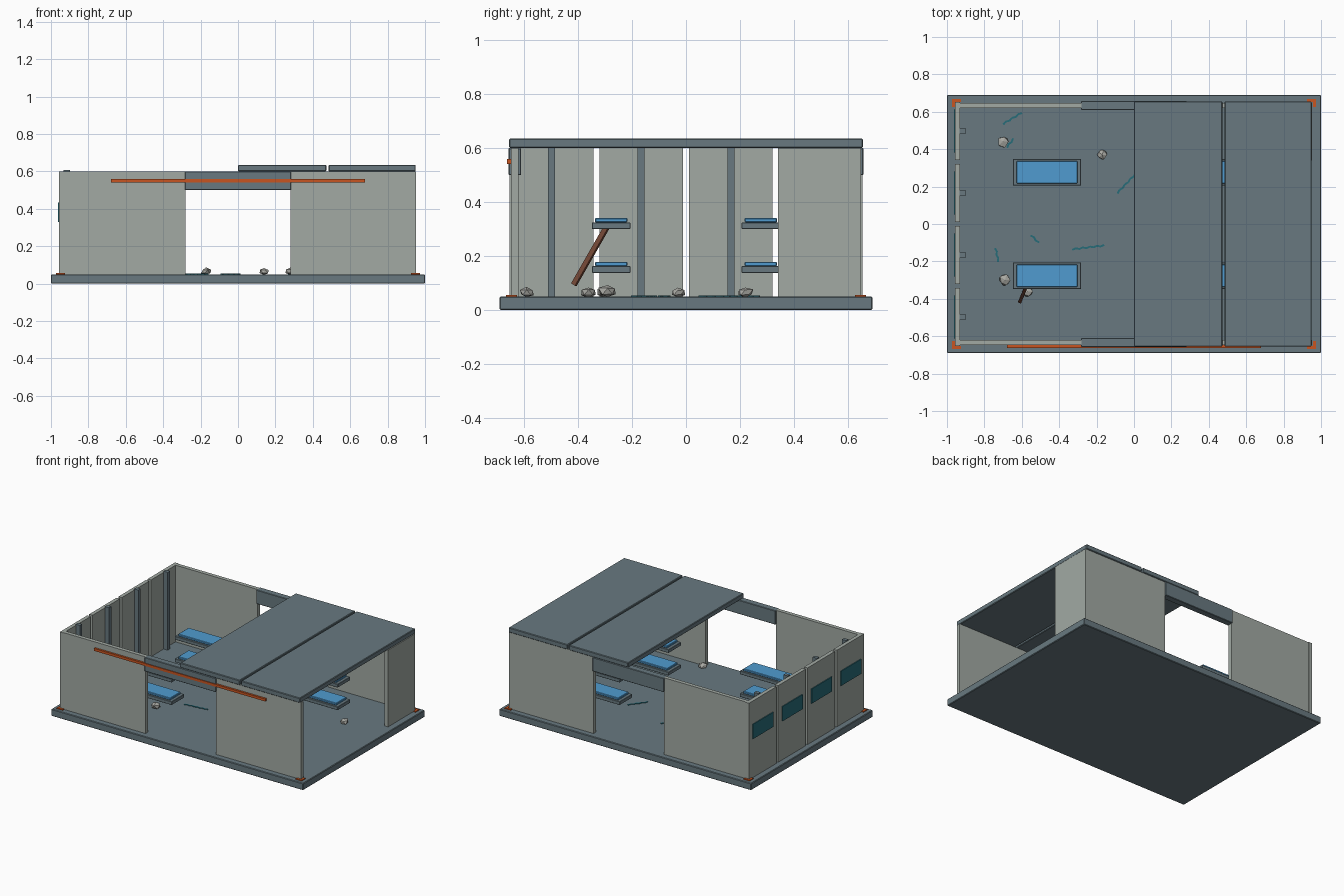
import bpy, bmesh, math, random
from mathutils import Vector

random.seed(4)
cube = bpy.data.objects.get("Cube")
if cube:
    bpy.data.objects.remove(cube, do_unlink=True)


def material(name, r, g, b):
    m = bpy.data.materials.new(name)
    m.use_nodes = True
    m.diffuse_color = (r, g, b, 1)
    m.node_tree.nodes["Principled BSDF"].inputs["Base Color"].default_value = (r, g, b, 1)
    return m


slate = material("slate metal", 0.138, 0.191, 0.216)
wall_grey = material("pale wall grey", 0.36, 0.40, 0.37)
blue = material("mattress blue", 0.08, 0.33, 0.63)
orange = material("safety orange", 0.58, 0.09, 0.015)
teal = material("dark teal", 0.02, 0.15, 0.19)
brown = material("rusty brown", 0.19, 0.07, 0.04)
stone = material("rubble grey", 0.40, 0.40, 0.37)


def finish(name, bm, mat):
    mesh = bpy.data.meshes.new(name)
    bm.to_mesh(mesh)
    bm.free()
    mesh.materials.append(mat)
    ob = bpy.data.objects.new(name, mesh)
    bpy.context.collection.objects.link(ob)
    return ob


def box(name, mat, xs, ys, zs, bevel=0):
    """Box spanning the given (low, high) ranges."""
    bm = bmesh.new()
    bmesh.ops.create_cube(bm, size=1)
    for v in bm.verts:
        v.co = [sum(r) / 2 + c * abs(r[1] - r[0]) for c, r in zip(v.co, (xs, ys, zs))]
    ob = finish(name, bm, mat)
    if bevel:
        mod = ob.modifiers.new("edge bevel", "BEVEL")
        mod.width = bevel
        mod.segments = 1
    return ob


def bar(name, mat, start, end, width, height):
    """Rectangular bar between two points."""
    a, b = Vector(start), Vector(end)
    ob = box(name, mat, (-width / 2, width / 2), (-height / 2, height / 2),
             (0, (b - a).length))
    ob.location = a
    ob.rotation_mode = "QUATERNION"
    ob.rotation_quaternion = (b - a).to_track_quat("Z", "Y")
    return ob


FLOOR, TOP = 0.05, 0.60

# Floor slab and two roof slabs
box("floor_slab", slate, (-1, 1), (-0.69, 0.69), (0, FLOOR), 0.004)
box("roof_inner", slate, (0, 0.472), (-0.655, 0.655), (TOP, 0.635), 0.004)
box("roof_outer", slate, (0.484, 0.95), (-0.655, 0.655), (TOP, 0.635), 0.004)

# Long walls with a header over each doorway
for side, label in ((-1, "front"), (1, "back")):
    ys = sorted((side * 0.62, side * 0.648))
    box(label + "_wall_right", wall_grey, (-0.957, -0.28), ys, (FLOOR, TOP))
    box(label + "_wall_left", wall_grey, (0.28, 0.953), ys, (FLOOR, TOP))
    box(label + "_header", slate, (-0.283, 0.283),
        sorted((side * 0.61, side * 0.657)), (0.50, TOP), 0.003)

# End wall of four panels, each with an inner strut and a window
for i in range(4):
    y = -0.498 + i * 0.332
    box("end_panel", wall_grey, (-0.957, -0.93), (y - 0.155, y + 0.155), (FLOOR, TOP))
    box("end_strut", slate, (-0.932, -0.898), (y - 0.013, y + 0.013), (FLOOR, 0.608))
    box("end_window", teal, (-0.963, -0.956), (y - 0.115, y + 0.115), (0.33, 0.435))

# Single remaining panel at the open end
box("open_end_panel", wall_grey, (0.925, 0.953), (0.34, 0.648), (FLOOR, TOP))

# Orange rail across the front
box("front_rail", orange, (-0.68, 0.68), (-0.662, -0.648), (0.542, 0.56))

# Corner brackets on the floor
for sx in (-1, 1):
    for sy in (-1, 1):
        box("bracket_x", orange, sorted((sx * 0.925, sx * 0.972)),
            sorted((sy * 0.652, sy * 0.667)), (FLOOR, 0.057))
        box("bracket_y", orange, sorted((sx * 0.957, sx * 0.972)),
            sorted((sy * 0.625, sy * 0.667)), (FLOOR, 0.057))

# Four double bunks
for sx in (-1, 1):
    for sy in (-1, 1):
        for z in (0.138, 0.30):
            x, y = sx * 0.465, sy * 0.277
            box("bunk_frame", slate, (x - 0.182, x + 0.182), (y - 0.071, y + 0.071),
                (z, z + 0.025), 0.002)
            box("mattress", blue, (x - 0.163, x + 0.163), (y - 0.06, y + 0.06),
                (z + 0.025, z + 0.041), 0.003)

# Fallen beam leaning on a bunk
bar("fallen_beam", brown, (-0.61, -0.415, 0.095), (-0.56, -0.295, 0.305), 0.018, 0.018)

# Rubble
for x, y, r in ((-0.70, 0.44, 0.033), (-0.17, 0.37, 0.028), (-0.69, -0.30, 0.033),
                (-0.57, -0.36, 0.030), (-0.45, -0.29, 0.036), (0.14, -0.03, 0.028),
                (0.28, -0.59, 0.028), (0.69, 0.22, 0.030)):
    bm = bmesh.new()
    bmesh.ops.create_icosphere(bm, subdivisions=1, radius=r)
    for v in bm.verts:
        v.co *= random.uniform(0.8, 1.15)
        v.co.z *= 0.7
    finish("rubble", bm, stone).location = (x, y, FLOOR + r * 0.55)

# Jagged floor cracks made of short alternating strips
for x0, y0, x1, y1 in ((-0.70, 0.535, -0.60, 0.595), (-0.68, 0.41, -0.645, 0.455),
                       (-0.09, 0.165, 0.01, 0.27), (-0.55, -0.06, -0.51, -0.10),
                       (-0.33, -0.135, -0.16, -0.115), (-0.74, -0.13, -0.725, -0.20),
                       (0.27, 0.05, 0.35, 0.16)):
    a, b = Vector((x0, y0, 0.052)), Vector((x1, y1, 0.052))
    side = (b - a).normalized().cross(Vector((0, 0, 1))) * 0.003
    n = max(3, round((b - a).length / 0.02))
    pts = [a.lerp(b, i / n) + side * (-1) ** i for i in range(n + 1)]
    for p, q in zip(pts, pts[1:]):
        ang = math.atan2(q.y - p.y, q.x - p.x)
        strip = box("floor_crack", teal, (-0.011, 0.011), (-0.005, 0.005), (-0.002, 0.002))
        strip.location = (p + q) / 2
        strip.rotation_euler.z = ang
